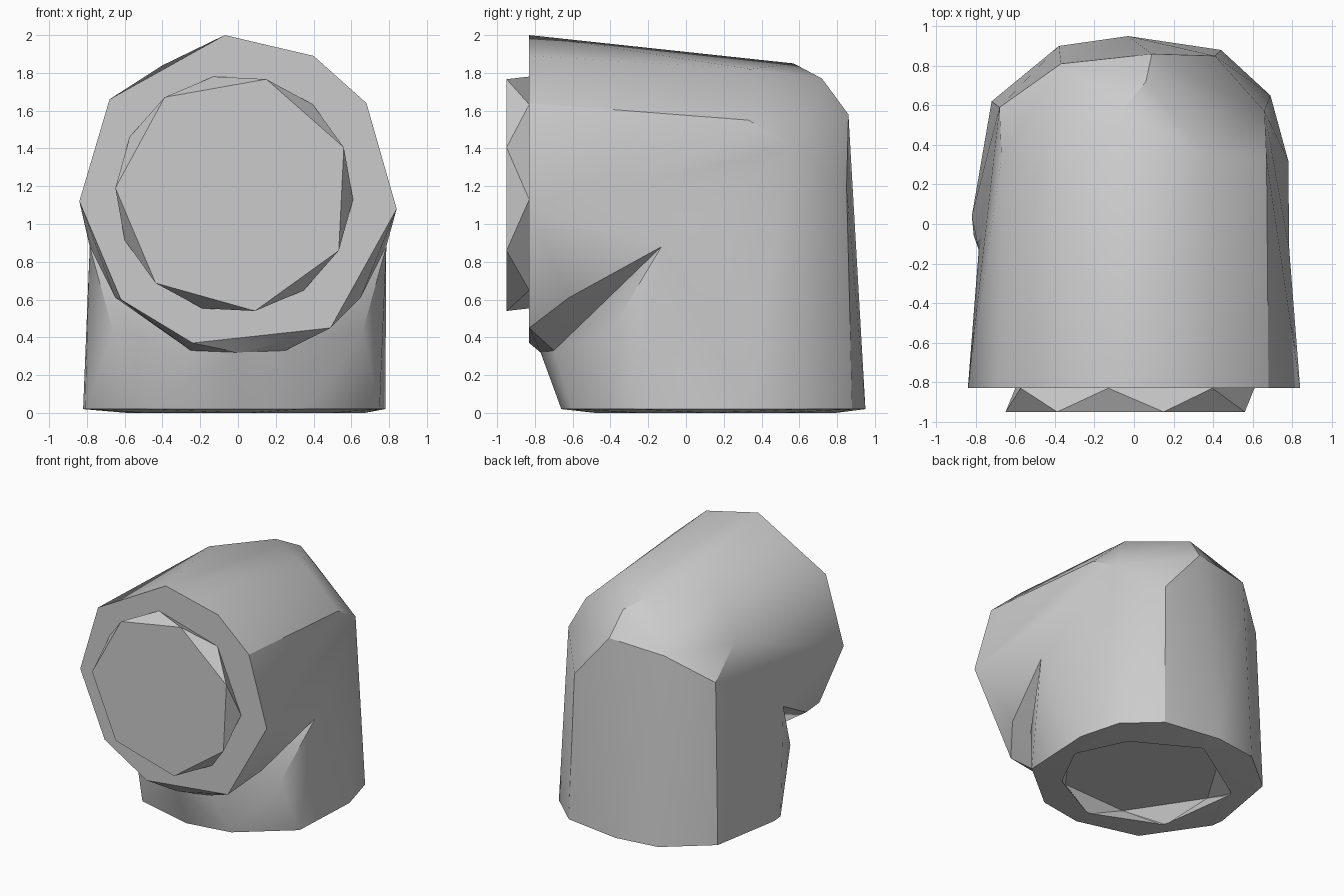
import bpy
import bmesh
from math import cos, sin, tau
from mathutils import Matrix, Vector

default_cube = bpy.data.objects.get("Cube")
if default_cube:
    bpy.data.objects.remove(default_cube, do_unlink=True)

# Single plain grey
grey = bpy.data.materials.new("plain_grey")
grey.use_nodes = True
colour = (0.6, 0.6, 0.6, 1.0)
grey.diffuse_color = colour
grey.node_tree.nodes["Principled BSDF"].inputs["Base Color"].default_value = colour


def hull_object(name, points):
    """Create a faceted solid wrapped tightly around the points."""
    bm = bmesh.new()
    for point in points:
        bm.verts.new(point)
    result = bmesh.ops.convex_hull(bm, input=bm.verts)
    loose = {g for g in result["geom_interior"] + result["geom_unused"]
             if isinstance(g, bmesh.types.BMVert)}
    bmesh.ops.delete(bm, geom=list(loose), context="VERTS")
    bmesh.ops.dissolve_limit(bm, angle_limit=0.01, verts=bm.verts, edges=bm.edges)
    bmesh.ops.recalc_face_normals(bm, faces=bm.faces)
    mesh = bpy.data.meshes.new(name)
    bm.to_mesh(mesh)
    bm.free()
    mesh.materials.append(grey)
    obj = bpy.data.objects.new(name, mesh)
    bpy.context.collection.objects.link(obj)
    return obj


def activate(obj):
    bpy.ops.object.select_all(action="DESELECT")
    obj.select_set(True)
    bpy.context.view_layer.objects.active = obj


def boolean(target, tool, operation):
    """Combine the tool into the target and discard the tool."""
    tool.hide_render = True
    modifier = target.modifiers.new(operation.lower(), "BOOLEAN")
    modifier.operation = operation
    modifier.solver = "EXACT"
    modifier.object = tool
    activate(target)
    bpy.ops.object.modifier_apply(modifier=modifier.name)
    bpy.data.objects.remove(tool, do_unlink=True)


def both_sides(x, y, z):
    return [(x, y, z), (-x, y, z)]


# Front collar outline and bottom collar outline
front_y = -0.83
front_outline = [(-.07, 2), (.4, 1.89), (.68, 1.64), (.84, 1.08), (.49, .45),
                 (-.24, .37), (-.62, .6), (-.84, 1.12), (-.68, 1.66)]
front_ring = [(x, front_y, z) for x, z in front_outline]
bottom_outline = [(.69, .65), (.78, .32), (.75, -.28), (.36, -.6), (0, -.66), (-.49, -.53),
                  (-.81, -.06), (-.82, .04), (-.72, .62), (-.38, .9), (-.03, .95), (.44, .88)]
bottom_ring = [(x, y, .02) for x, y in bottom_outline]

# Points shared by the two arms: throat, shoulders and bent crown
throat = [(0, -.77, .32)] + both_sides(.25, -.7, .33)
flanks = both_sides(.785, -.13, .88)
crown = both_sides(.67, .33, 1.55) + [(.38, .34, 1.82), (-.4, .2, 1.84),
                                      (-.06, .57, 1.85), (.06, .72, 1.77)]
back_edge = [(.66, .57, 1.41), (.41, .85, 1.2), (.09, .86, 1.58),
             (-.37, .81, 1.54), (-.68, .59, 1.32)]

# Seven-sided rim of the socket underneath
socket_outline = [(.49, -.24), (.67, .12), (.48, .52), (0, .79),
                  (-.59, .41), (-.5, -.25), (.04, -.48)]
socket_rim = [Vector((x, y, 0)) for x, y in socket_outline]

# Elbow body: upright arm joined to the forward arm
elbow_body = hull_object("elbow_body", bottom_ring + socket_rim + throat + flanks
                         + both_sides(.66, -.4, .43) + crown + back_edge)
forward_arm = hull_object("forward_arm", front_ring + throat + flanks
                          + both_sides(.65, -.62, .61) + crown + back_edge)
boolean(elbow_body, forward_arm, "UNION")

# Twisted socket cut into the underside
centre = sum(socket_rim, Vector()) / len(socket_rim)
twist = Matrix.Rotation(tau / 14, 3, "Z")
depth = Vector((0, 0, 0.12))
socket_floor = [centre + twist @ (p - centre) * 0.98 + depth for p in socket_rim]
socket_mouth = [p - depth / 10 for p in socket_rim]
socket_cutter = hull_object("socket_cutter", socket_rim + socket_floor + socket_mouth)
boolean(elbow_body, socket_cutter, "DIFFERENCE")


# Twisted seven-sided plug standing out of the front collar
def plug_ring(y, phase):
    angles = [phase + tau * i / 7 for i in range(7)]
    return [(-.02 + .63 * cos(a), y, 1.16 + .63 * sin(a)) for a in angles]


front_plug = hull_object("front_plug",
                         plug_ring(-.95, .4) + plug_ring(front_y, .4 + tau / 14))

# Soft shading on the arms, crisp facets at the corners
for part in (elbow_body, front_plug):
    activate(part)
    bpy.ops.object.shade_smooth_by_angle(angle=0.52)
